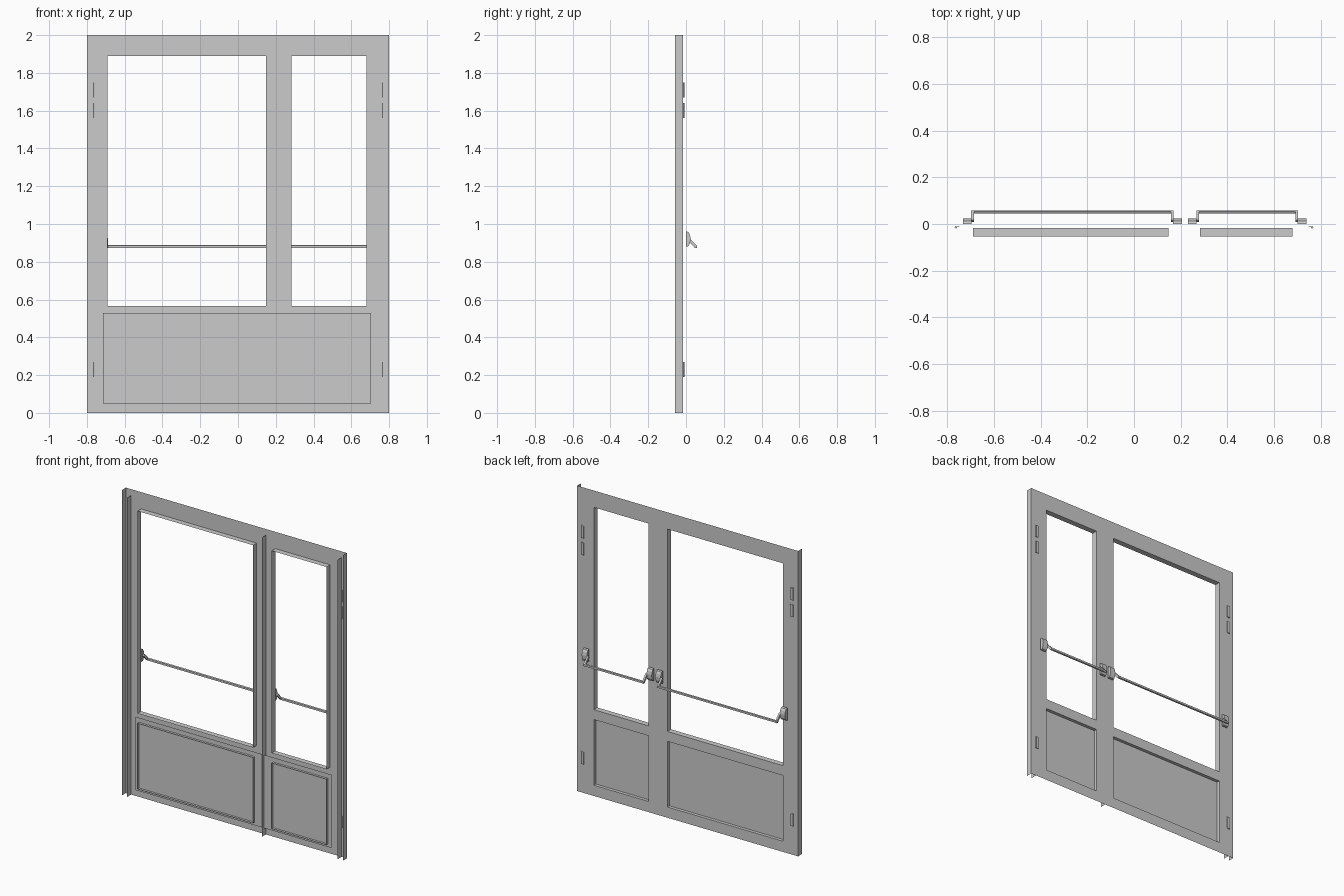
import bpy, bmesh
from mathutils import Vector

if "Cube" in bpy.data.objects:
    bpy.data.objects.remove(bpy.data.objects["Cube"])

BACK, FRONT = -0.017, -0.058      # door skin plane and front edge of its flanges


def make_object(name, bm):
    bmesh.ops.remove_doubles(bm, verts=bm.verts, dist=1e-5)
    me = bpy.data.meshes.new(name)
    bm.to_mesh(me)
    bm.free()
    ob = bpy.data.objects.new(name, me)
    bpy.context.collection.objects.link(ob)
    return ob


def quad(bm, *pts):
    bm.faces.new([bm.verts.new(p) for p in pts])


def upright(bm, x, z0, z1, ya=BACK, yb=FRONT):
    quad(bm, (x, ya, z0), (x, yb, z0), (x, yb, z1), (x, ya, z1))


def prism(name, profile, x0, x1):
    """Extrude a (y, z) profile along x."""
    bm = bmesh.new()
    f = bm.faces.new([bm.verts.new((x0, y, z)) for y, z in profile])
    ext = bmesh.ops.extrude_face_region(bm, geom=[f], use_keep_orig=True)
    bmesh.ops.translate(bm, vec=Vector((x1 - x0, 0, 0)),
                        verts=[v for v in ext['geom'] if isinstance(v, bmesh.types.BMVert)])
    bmesh.ops.recalc_face_normals(bm, faces=bm.faces)
    return make_object(name, bm)


# Door skin: one sheet with four openings
xs = [-0.8, -0.69, 0.147, 0.282, 0.68, 0.8]
zs = [0, 0.07, 0.50, 0.565, 1.89, 2.0]
bm = bmesh.new()
for i in range(5):
    for j in range(5):
        if i in (1, 3) and j in (1, 3):
            continue
        quad(bm, (xs[i + 1], BACK, zs[j]), (xs[i], BACK, zs[j]),
             (xs[i], BACK, zs[j + 1]), (xs[i + 1], BACK, zs[j + 1]))
make_object("door_skin", bm)

# Reveals folded forward around every opening
bm = bmesh.new()
for i in (1, 3):
    for j in (1, 3):
        x0, x1, z0, z1 = xs[i], xs[i + 1], zs[j], zs[j + 1]
        ring = [(x0, z0), (x1, z0), (x1, z1), (x0, z1)]
        for (ax, az), (bx, bz) in zip(ring, ring[1:] + ring[:1]):
            quad(bm, (ax, BACK, az), (bx, BACK, bz), (bx, -0.054, bz), (ax, -0.054, az))
make_object("opening_reveals", bm)

# Outer flanges, inner jamb flanges and meeting edge of the two leaves
bm = bmesh.new()
for s in (-1, 1):
    upright(bm, s * 0.8, 0, 2)
    upright(bm, s * 0.762, 0, 1.96)
upright(bm, 0.214, 0, 1.96)
make_object("edge_flanges", bm)

# Kick panel closing the two lower openings
bm = bmesh.new()
quad(bm, (0.705, -0.038, 0.05), (-0.715, -0.038, 0.05),
     (-0.715, -0.038, 0.53), (0.705, -0.038, 0.53))
make_object("kick_panel", bm)

# Hinges: a slim knuckle and a leaf on each side
for s in (-1, 1):
    for z in (0.19, 1.56, 1.67):
        prism("hinge_leaf", [(-0.013, z), (-0.010, z), (-0.010, z + 0.08), (-0.013, z + 0.08)],
              s * 0.768, s * 0.748)
        bm = bmesh.new()
        bmesh.ops.create_cone(bm, cap_ends=True, segments=8, radius1=0.005, radius2=0.005, depth=0.08)
        bmesh.ops.translate(bm, verts=bm.verts, vec=(s * 0.764, -0.014, z + 0.04))
        make_object("hinge_knuckle", bm)

# Push bars: housing and angled arm at each end, bar between
housing = [(0.0, 0.88), (0.013, 0.883), (0.022, 0.90), (0.024, 0.925),
           (0.020, 0.945), (0.012, 0.958), (0.0, 0.962)]
arm = [(0.008, 0.915), (0.018, 0.926), (0.058, 0.884), (0.058, 0.873), (0.048, 0.873)]
bar = [(0.046, 0.874), (0.058, 0.874), (0.058, 0.886), (0.053, 0.890), (0.046, 0.886)]
for x0, x1 in ((-0.693, 0.164), (0.273, 0.698)):
    prism("push_bar", bar, x0, x1)
    for x, s in ((x0, -1), (x1, 1)):
        prism("push_bar_arm", arm, x - s * 0.006, x + s * 0.006)
        prism("push_bar_housing", housing, x + s * 0.004, x + s * 0.041)
